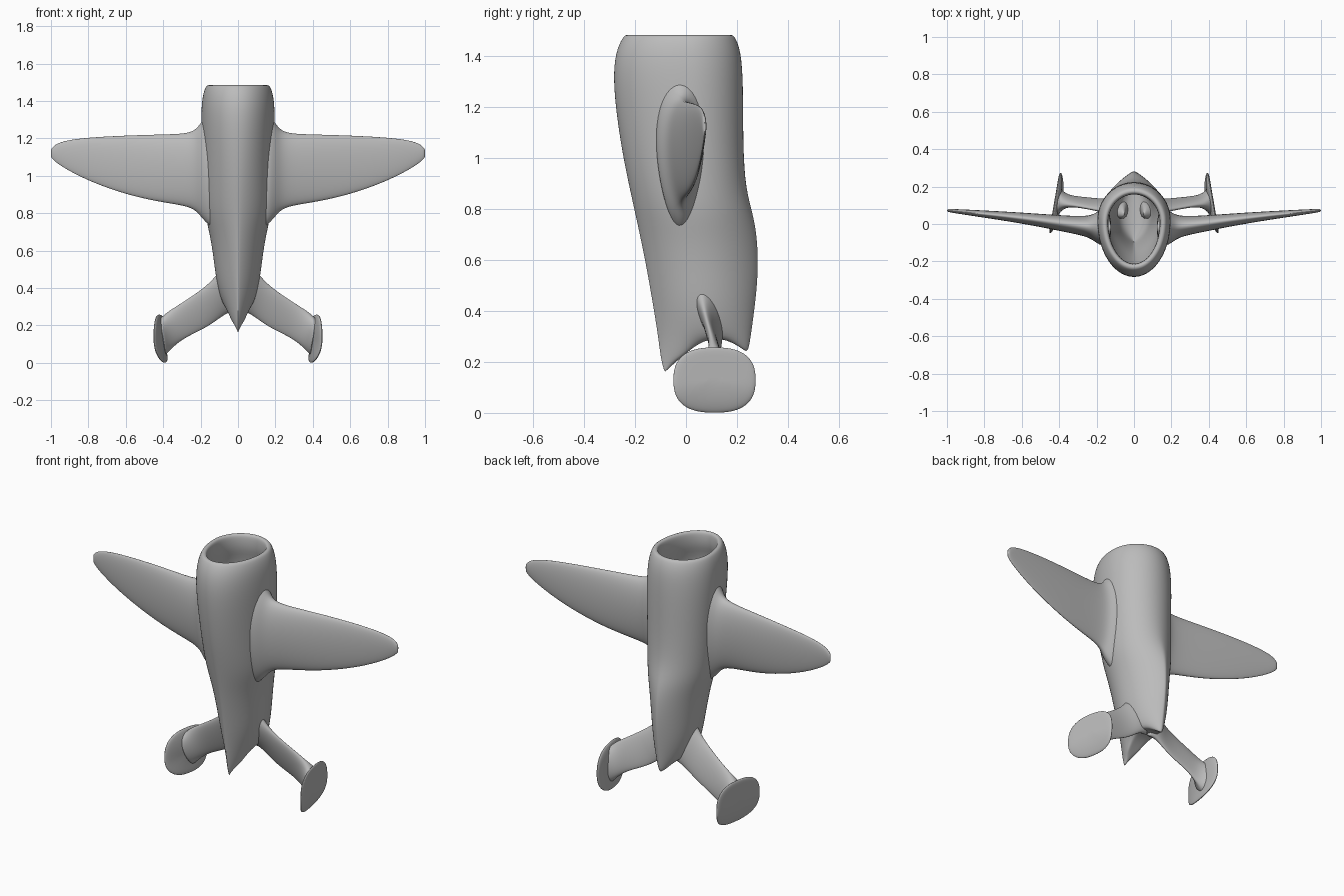
import bpy
from math import sin, cos, pi

cube = bpy.data.objects.get("Cube")
if cube:
    bpy.data.objects.remove(cube, do_unlink=True)

grey = bpy.data.materials.new("plain grey")
grey.use_nodes = True
grey.diffuse_color = (0.5, 0.5, 0.5, 1)
grey.node_tree.nodes["Principled BSDF"].inputs["Base Color"].default_value = (0.5, 0.5, 0.5, 1)


def finish(name, verts, faces, levels=2):
    mesh = bpy.data.meshes.new(name)
    mesh.from_pydata(verts, [], faces)
    mesh.materials.append(grey)
    obj = bpy.data.objects.new(name, mesh)
    bpy.context.collection.objects.link(obj)
    mod = obj.modifiers.new("smooth", "SUBSURF")
    mod.levels = mod.render_levels = levels
    mesh.shade_smooth()
    return obj


def loft(name, rings, levels=2):
    """Skin closed rings; ring ends are closed across their symmetry line."""
    n = len(rings[0])
    verts = [p for ring in rings for p in ring]
    faces = [(i * n + j, i * n + (j + 1) % n, (i + 1) * n + (j + 1) % n, (i + 1) * n + j)
             for i in range(len(rings) - 1) for j in range(n)]
    for start, flip in ((0, True), ((len(rings) - 1) * n, False)):
        for j in range(n // 2):
            a, b = start + j, start + j + 1
            c, d = start + n - j - 1, start + (n - j) % n
            face = list(dict.fromkeys((a, b, c, d)))
            if len(face) > 2:
                faces.append(face[::-1] if flip else face)
    return finish(name, verts, faces, levels)


# Fuselage: z, front y, back y, widest y, half width, front and back sharpness
SECTIONS = [
    (0.16, -0.085, 0.225, 0.09, 0.035, 1.5, 1.1),
    (0.21, -0.10, 0.245, 0.09, 0.05, 1.6, 1.2),
    (0.30, -0.11, 0.255, 0.08, 0.08, 1.6, 1.3),
    (0.42, -0.13, 0.272, 0.07, 0.115, 1.6, 1.5),
    (0.55, -0.152, 0.285, 0.06, 0.13, 1.5, 1.6),
    (0.68, -0.178, 0.282, 0.05, 0.15, 1.4, 1.5),
    (0.78, -0.20, 0.265, 0.04, 0.175, 1.3, 1.3),
    (0.88, -0.222, 0.235, 0.03, 0.185, 1.2, 1.05),
    (1.05, -0.258, 0.225, 0.03, 0.19, 1.1, 1.0),
    (1.30, -0.291, 0.226, 0.02, 0.20, 1.0, 1.0),
    (1.42, -0.278, 0.217, 0.01, 0.193, 1.0, 1.0),
    (1.475, -0.25, 0.195, 0.01, 0.175, 1.0, 1.0),
]


def tail_edge(y):
    # concave lower edge between the front point and the rear bump
    return 0.15 + 0.12 * max(0, sin(pi * min(1, max(0, (y + 0.09) / 0.37)))) + 0.2 * max(0, y)


def section(z, yf, yb, yc, w, pf, pb, inset=0.0, n=32):
    ring = []
    for k in range(n):
        t = 2 * pi * k / n
        c, s = cos(t), sin(t)
        front = c > 0
        y = yc + c * ((yc - yf - inset) * -1 if front else -(yb - yc - inset))
        p = pf if front else pb
        x = (w - inset) * abs(s) ** p * (1 if s >= 0 else -1)
        ring.append((x, y, max(z, tail_edge(y)) if z < 0.29 else z))
    return ring


outer = [section(*s) for s in SECTIONS]
rim = [section(1.485, *SECTIONS[-1][1:], inset=i) for i in (0.012, 0.03)]
lip = [section(1.46, *SECTIONS[-1][1:], inset=0.037),
       section(1.39, *SECTIONS[-1][1:], inset=0.037)]
inner = [section(*s, inset=0.032) for s in SECTIONS[:-2][::-1] if s[0] > 0.35]
loft("fuselage", outer + rim + lip + inner)


def blade(name, rows, side, n=16):
    """Loft from rows of leading point, trailing point and thickness."""
    rings = []
    for (ax, ay, az), (bx, by, bz), thick in rows:
        ring = []
        for k in range(n):
            t = 2 * pi * k / n
            u = (1 - cos(t)) / 2
            dy = 0.5 * thick * sin(t) * (1.15 - 0.35 * u)
            ring.append((side * (ax + (bx - ax) * u), ay + (by - ay) * u + dy, az + (bz - az) * u))
        rings.append(ring if side > 0 else ring[::-1][-1:] + ring[::-1][:-1])
    return loft(name, rings)


def wing_row(x, top, low, y, thick):
    return (x, y, top), (x, y, low), thick


WING = [wing_row(*r) for r in (
    (0.12, 1.36, 0.70, -0.02, 0.22), (0.18, 1.32, 0.75, -0.02, 0.20),
    (0.215, 1.26, 0.80, -0.018, 0.145), (0.26, 1.232, 0.83, -0.012, 0.11),
    (0.36, 1.226, 0.847, 0.0, 0.092), (0.52, 1.222, 0.875, 0.022, 0.07),
    (0.70, 1.214, 0.93, 0.043, 0.05), (0.84, 1.203, 0.99, 0.057, 0.036),
    (0.93, 1.188, 1.04, 0.066, 0.026), (0.98, 1.168, 1.075, 0.071, 0.02),
    (1.0, 1.14, 1.10, 0.073, 0.014))]

TAIL_ARM = [
    ((0.05, 0.05, 0.54), (0.0, 0.12, 0.27), 0.12),
    ((0.11, 0.06, 0.48), (0.05, 0.13, 0.27), 0.09),
    ((0.15, 0.068, 0.43), (0.10, 0.13, 0.235), 0.055),
    ((0.22, 0.08, 0.375), (0.17, 0.13, 0.185), 0.04),
    ((0.32, 0.10, 0.31), (0.27, 0.14, 0.14), 0.04),
    ((0.38, 0.105, 0.272), (0.335, 0.14, 0.095), 0.06),
    ((0.41, 0.11, 0.245), (0.375, 0.14, 0.05), 0.12),
    ((0.425, 0.11, 0.23), (0.39, 0.14, 0.04), 0.17)]


def plate_x(y, z):
    return 0.428 - 0.17 * (y - 0.11) - 2.0 * max(0, 0.12 - z) ** 2


def end_plate(name, side, n=24):
    # rounded square disc, bowed inward at the bottom
    rings = []
    for scale, depth in ((0.15, 0.0), (0.6, 0.0), (0.93, 0.0), (1.0, 0.006),
                         (0.96, 0.016), (0.6, 0.028), (0.15, 0.034)):
        ring = []
        for k in range(n):
            t = 2 * pi * k / n
            c, s = cos(t), sin(t)
            r = scale / (abs(c) ** 2.7 + abs(s) ** 2.7) ** (1 / 2.7)
            y, z = 0.112 + 0.165 * r * c, 0.129 + 0.131 * r * s
            ring.append((side * (plate_x(y, z) - depth), y, z))
        rings.append(ring if side < 0 else [ring[0]] + ring[:0:-1])
    return loft(name, rings)


for label, side in (("left", 1), ("right", -1)):
    blade(label + "_wing", WING, side)
    blade(label + "_tail_arm", TAIL_ARM, side)
    end_plate(label + "_tail_plate", side)
